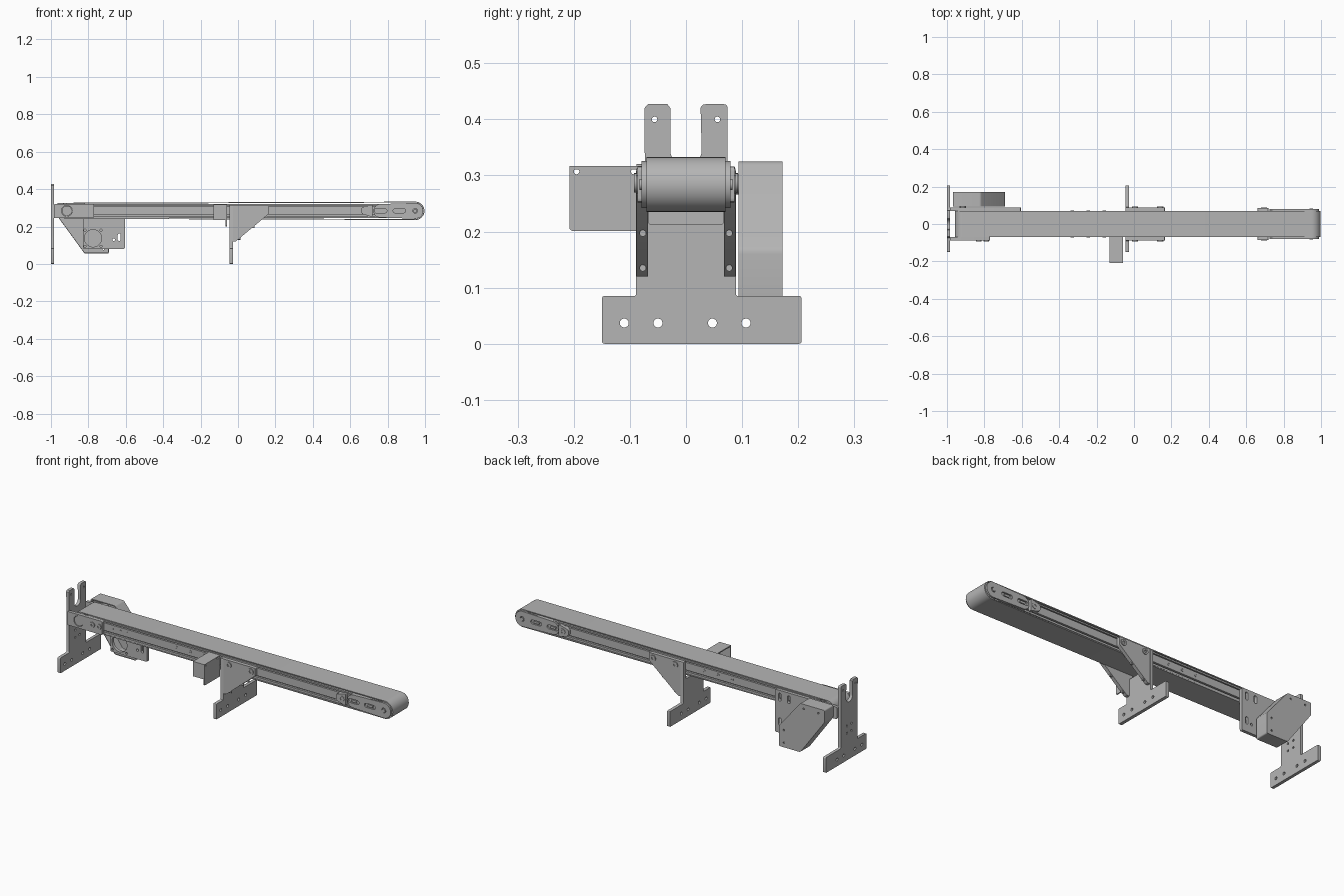
import bpy, bmesh, math
from mathutils import Vector

cube = bpy.data.objects.get("Cube")
if cube:
    bpy.data.objects.remove(cube, do_unlink=True)

grey = bpy.data.materials.new("machine grey")
grey.use_nodes = True
colour = (0.46, 0.46, 0.46, 1)
grey.diffuse_color = colour
grey.node_tree.nodes["Principled BSDF"].inputs["Base Color"].default_value = colour
parts = []
MID = 0.284  # height of the belt axis


def arc(cx, cy, r, a0, a1, n=16):
    return [(cx + r * math.cos(math.radians(a0 + (a1 - a0) * i / n)),
             cy + r * math.sin(math.radians(a0 + (a1 - a0) * i / n))) for i in range(n + 1)]


def circle(cx, cy, r, n=24):
    return arc(cx, cy, r, 0, 360, n)[:-1]


def slot(x0, x1, cy, r0, r1=None):
    return arc(x0, cy, r0, 90, 270) + arc(x1, cy, r1 or r0, -90, 90)


def upright_slot(cx, z0, z1, r):
    return arc(cx, z0, r, 180, 360) + arc(cx, z1, r, 0, 180)


def rounded(points, r):
    # Replace each corner by a short curve
    out = []
    for i, p in enumerate(points):
        p = Vector(p)
        a = Vector(points[i - 1]) - p
        b = Vector(points[(i + 1) % len(points)]) - p
        s = p + a.normalized() * min(r, a.length * 0.45)
        e = p + b.normalized() * min(r, b.length * 0.45)
        for k in range(5):
            t = k / 4
            out.append(tuple(s * (1 - t) ** 2 + p * 2 * t * (1 - t) + e * t ** 2))
    return out


def plate(name, outline, axis, lo, hi, holes=()):
    # Flat part with holes, cut across the given axis between lo and hi
    curve = bpy.data.curves.new(name, "CURVE")
    curve.dimensions = "2D"
    curve.fill_mode = "BOTH"
    curve.extrude = abs(hi - lo) / 2
    for loop in [outline, *holes]:
        spline = curve.splines.new("POLY")
        spline.points.add(len(loop) - 1)
        for point, (u, v) in zip(spline.points, loop):
            point.co = (u, v, 0, 1)
        spline.use_cyclic_u = True
    temp = bpy.data.objects.new("temp", curve)
    bpy.context.collection.objects.link(temp)
    graph = bpy.context.evaluated_depsgraph_get()
    mesh = bpy.data.meshes.new_from_object(temp.evaluated_get(graph))
    bpy.data.objects.remove(temp, do_unlink=True)
    bm = bmesh.new()
    bm.from_mesh(mesh)
    bmesh.ops.remove_doubles(bm, verts=bm.verts, dist=1e-5)
    mid = (lo + hi) / 2
    for v in bm.verts:
        u, w, d = v.co
        v.co = {"X": (mid + d, u, w), "Y": (u, mid + d, w), "Z": (u, w, mid + d)}[axis]
    bmesh.ops.recalc_face_normals(bm, faces=bm.faces)
    bm.to_mesh(mesh)
    bm.free()
    mesh.materials.clear()
    mesh.materials.append(grey)
    obj = bpy.data.objects.new(name, mesh)
    bpy.context.collection.objects.link(obj)
    parts.append(obj)
    return obj


def box(name, x, y, z):
    return plate(name, [(x[0], y[0]), (x[1], y[0]), (x[1], y[1]), (x[0], y[1])], "Z", *z)


def bolt(name, x, z, y, side, r=0.012, depth=0.006):
    plate(name, circle(x, z, r), "Y", y * side, (y + depth) * side, [circle(x, z, r * 0.45, 6)])


# Belt loop and end rollers
plate("belt", slot(-0.915, 0.948, MID, 0.043, 0.049), "Y", -0.07, 0.07,
      [slot(-0.915, 0.948, MID, 0.038, 0.044)])
plate("drive_roller", circle(-0.915, MID, 0.037), "Y", -0.068, 0.068)
plate("tail_roller", circle(0.948, MID, 0.043), "Y", -0.068, 0.068)

# Frame between the belt runs, with grooved side rails
box("frame_core", (-0.86, 0.89), (-0.058, 0.058), (0.248, 0.318))
for side, label in ((-1, "front"), (1, "back")):
    for lo, hi, part in ((0.245, 0.256, "lower"), (0.264, 0.306, "middle"), (0.312, 0.32, "upper")):
        ys = sorted((0.056 * side, 0.069 * side))
        box(f"{label}_{part}_rail", (-0.87, 0.9), ys, (lo, hi))
    for x in (-0.33, -0.245, -0.16):
        bolt(f"{label}_rail_bolt", x, 0.287, 0.068, side, 0.009, 0.003)

    # Tail tension plates
    plate(f"{label}_tail_plate", slot(0.76, 0.948, MID, 0.036, 0.042), "Y", 0.07 * side, 0.079 * side,
          [slot(0.74, 0.785, MID, 0.011), slot(0.84, 0.885, MID, 0.011), circle(0.948, MID, 0.013)])
    plate(f"{label}_tail_clamp", rounded([(0.66, 0.268), (0.72, 0.25), (0.72, 0.318), (0.66, 0.302)], 0.01),
          "Y", 0.068 * side, 0.086 * side)
    bolt(f"{label}_clamp_bolt", 0.695, MID, 0.083, side, 0.016)
    for x in (0.762, 0.862):
        plate(f"{label}_tension_screw", slot(x - 0.011, x + 0.011, MID, 0.006), "Y", 0.07 * side, 0.077 * side)
    plate(f"{label}_tail_axle", circle(0.948, MID, 0.01), "Y", 0.066 * side, 0.083 * side)

    # Middle stand gussets
    gusset = [(-0.045, 0.12), (-0.012, 0.12), (0.165, 0.268), (0.165, 0.312), (-0.045, 0.312)]
    plate(f"{label}_gusset", rounded(gusset, 0.006), "Y", 0.068 * side, 0.088 * side)
    for x in (0.005, 0.14):
        bolt(f"{label}_gusset_bolt", x, 0.287, 0.087, side, 0.017)

# Drive end front bearing plate
plate("front_bearing_plate", rounded([(-0.985, 0.245), (-0.77, 0.245), (-0.77, 0.32), (-0.985, 0.32)], 0.008),
      "Y", -0.088, -0.07, [circle(-0.915, MID, 0.029)])
plate("front_bearing", circle(-0.915, MID, 0.027), "Y", -0.085, -0.066)
for x in (-0.83, -0.79):
    bolt("bearing_plate_bolt", x, 0.287, 0.087, -1, 0.015)
for x in (-0.72, -0.67, -0.63, -0.59):
    bolt("rail_pin", x, 0.287, 0.068, -1, 0.005, 0.002)

# Motor mounting plate at the back
mount = [(-0.985, 0.248), (-0.83, 0.248), (-0.83, 0.08), (-0.605, 0.08), (-0.605, 0.315), (-0.985, 0.315)]
mount_holes = [circle(-0.775, 0.137, 0.046, 32), circle(-0.665, 0.13, 0.007)]
mount_holes += [circle(-0.775 + dx, 0.137 + dz, 0.006, 12) for dx in (-0.043, 0.043) for dz in (-0.043, 0.043)]
mount_holes += [upright_slot(x, 0.265, 0.29, 0.009) for x in (-0.69, -0.635)]
mount_holes += [upright_slot(-0.635, 0.13, 0.155, 0.008)]
plate("motor_mount", rounded(mount, 0.008), "Y", 0.07, 0.087, mount_holes)
plate("drive_shaft", circle(-0.915, MID, 0.018), "Y", 0.068, 0.14)
plate("drive_pulley", circle(-0.915, MID, 0.028), "Y", 0.105, 0.14)

# Hollow drive cover
cover = [(-0.968, 0.325), (-0.82, 0.325), (-0.69, 0.168), (-0.69, 0.055), (-0.82, 0.055), (-0.968, 0.258)]
centre = Vector((-0.82, 0.2))
inner = [tuple(centre + (Vector(p) - centre) * 0.96) for p in cover]
plate("cover_rim", rounded(cover, 0.008), "Y", 0.094, 0.166, [rounded(inner, 0.008)])
plate("cover_face", rounded(cover, 0.008), "Y", 0.165, 0.172,
      [circle(x, z, 0.005, 12) for x, z in ((-0.93, 0.3), (-0.84, 0.3), (-0.72, 0.15), (-0.72, 0.08))])

# End stand with forked top, and middle stand
base_holes = [circle(y, 0.037, 0.008) for y in (-0.11, -0.05, 0.047, 0.107)]
base = [(-0.074, 0.085), (-0.15, 0.085), (-0.15, 0.0), (0.206, 0.0), (0.206, 0.085), (0.074, 0.085)]
fork = rounded(base + [(0.074, 0.427), (0.028, 0.427)], 0.007)
fork += arc(0, 0.345, 0.028, 0, -180)
fork += [(-0.028, 0.42), (-0.033, 0.427), (-0.068, 0.427), (-0.074, 0.42)]
fork_holes = base_holes + [circle(y, 0.4, 0.005, 12) for y in (-0.056, 0.056)]
fork_holes += [circle(y, z, 0.006, 12) for y in (-0.02, 0.02) for z in (0.15, 0.19)]
plate("end_stand", fork, "X", -1.0, -0.983, fork_holes)

column = [(math.copysign(0.089, y) if abs(y) < 0.1 else y, z) for y, z in base]
column += [(0.089, 0.312), (0.067, 0.312), (0.067, 0.213), (-0.067, 0.213), (-0.067, 0.312), (-0.089, 0.312)]
plate("middle_stand", rounded(column, 0.005), "X", -0.046, -0.028, base_holes)
for side in (-1, 1):
    # Screws through the sloping gusset edge
    for z in (0.135, 0.197):
        x = -0.012 + (z - 0.12) * 1.2
        plate("gusset_screw", circle(0.077 * side, z, 0.006, 12), "X", x - 0.01, x + 0.008)

# Folded sheet box on the front side
box("side_box_top", (-0.13, -0.06), (-0.205, -0.07), (0.311, 0.317))
box("side_box_front", (-0.13, -0.06), (-0.208, -0.202), (0.235, 0.317))
plate("side_box_panel", rounded([(-0.208, 0.201), (-0.07, 0.201), (-0.07, 0.317), (-0.208, 0.317)], 0.008),
      "X", -0.066, -0.06, [circle(y, 0.307, 0.005, 12) for y in (-0.195, -0.093)])

# Smooth the round parts and keep the edges sharp
bpy.ops.object.select_all(action="DESELECT")
for obj in parts:
    obj.select_set(True)
bpy.context.view_layer.objects.active = parts[0]
bpy.ops.object.shade_smooth_by_angle(angle=math.radians(30))
